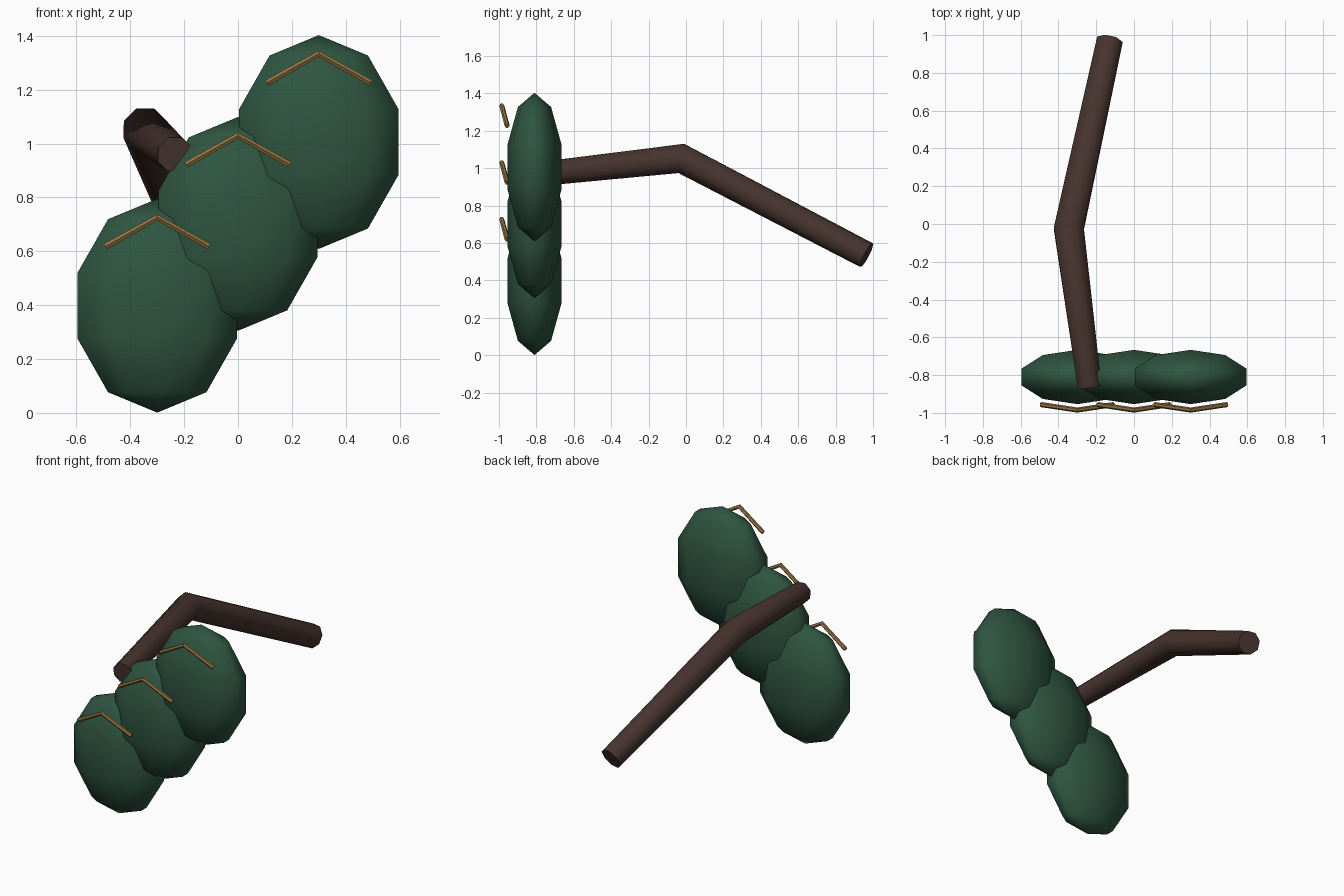
import bpy, bmesh, math
from mathutils import Vector

if "Cube" in bpy.data.objects:
    bpy.data.objects.remove(bpy.data.objects["Cube"])


def material(name, rgb):
    m = bpy.data.materials.new(name)
    m.diffuse_color = (*rgb, 1)
    m.use_nodes = True
    m.node_tree.nodes["Principled BSDF"].inputs["Base Color"].default_value = m.diffuse_color
    return m


green = material("leaf green", (0.028, 0.09, 0.052))
brown = material("bark brown", (0.062, 0.034, 0.027))
gold = material("antique gold", (0.28, 0.17, 0.05))


def finish(bm, name, mat, angle):
    bmesh.ops.recalc_face_normals(bm, faces=bm.faces)
    me = bpy.data.meshes.new(name)
    bm.to_mesh(me)
    bm.free()
    ob = bpy.data.objects.new(name, me)
    bpy.context.collection.objects.link(ob)
    me.materials.append(mat)
    bpy.ops.object.select_all(action='DESELECT')
    ob.select_set(True)
    bpy.context.view_layer.objects.active = ob
    bpy.ops.object.shade_smooth_by_angle(angle=math.radians(angle))
    return ob


def bridge(bm, a, b):
    n = len(a)
    for i in range(n):
        bm.faces.new((a[i], a[(i + 1) % n], b[(i + 1) % n], b[i]))


def tube(name, points, radii, sides, mat, angle):
    """Capped tube with mitred joints along a path."""
    pts = [Vector(p) for p in points]
    bm = bmesh.new()
    rings = []
    for i, p in enumerate(pts):
        before = (p - pts[i - 1]).normalized() if i else None
        after = (pts[i + 1] - p).normalized() if i < len(pts) - 1 else None
        d = ((before or after) + (after or before)).normalized()
        u = d.cross(Vector((0, 0, 1)) if abs(d.y) > 0.7 else Vector((0, 1, 0))).normalized()
        v = u.cross(d)
        rings.append([bm.verts.new(p + radii[i] * (
            u * math.cos(math.tau * (k + 0.5) / sides) +
            v * math.sin(math.tau * (k + 0.5) / sides))) for k in range(sides)])
    for a, b in zip(rings, rings[1:]):
        bridge(bm, a, b)
    bm.faces.new(rings[0])
    bm.faces.new(rings[-1])
    return finish(bm, name, mat, angle)


def leaf(name, centre, size, segments=10, bands=5):
    """Flattened low-poly ellipsoid with a vertex row on the front and back."""
    bm = bmesh.new()
    c, rings = Vector(centre), []
    for r in range(1, bands):
        t = math.pi * r / bands
        rings.append([bm.verts.new(c + Vector((
            size[0] * math.sin(t) * math.sin(math.tau * k / segments),
            size[1] * math.sin(t) * math.cos(math.tau * k / segments),
            size[2] * math.cos(t)))) for k in range(segments)])
    for a, b in zip(rings, rings[1:]):
        bridge(bm, a, b)
    for ring, s in ((rings[0], 1), (rings[-1], -1)):
        pole = bm.verts.new(c + Vector((0, 0, s * size[2])))
        for k in range(segments):
            bm.faces.new((ring[k], ring[(k + 1) % segments], pole))
    return finish(bm, name, green, 80)


# Overlapping plates climbing to the right, each with a gold chevron in front
for i, side in enumerate(("left", "middle", "right")):
    x, z = 0.3 * (i - 1), 0.398 + 0.304 * i
    leaf(side + "_plate", (x, -0.81, z), (0.327, 0.151, 0.397))
    tube(side + "_chevron",
         [(x - 0.192, -0.956, z + 0.22), (x, -0.985, z + 0.328), (x + 0.192, -0.956, z + 0.22)],
         [0.0135] * 3, 6, gold, 30)

# Bent arm running to the back
tube("bent_arm", [(-0.235, -0.86, 0.96), (-0.345, -0.025, 1.052), (-0.13, 0.965, 0.535)],
     [0.068, 0.086, 0.075], 8, brown, 50)
